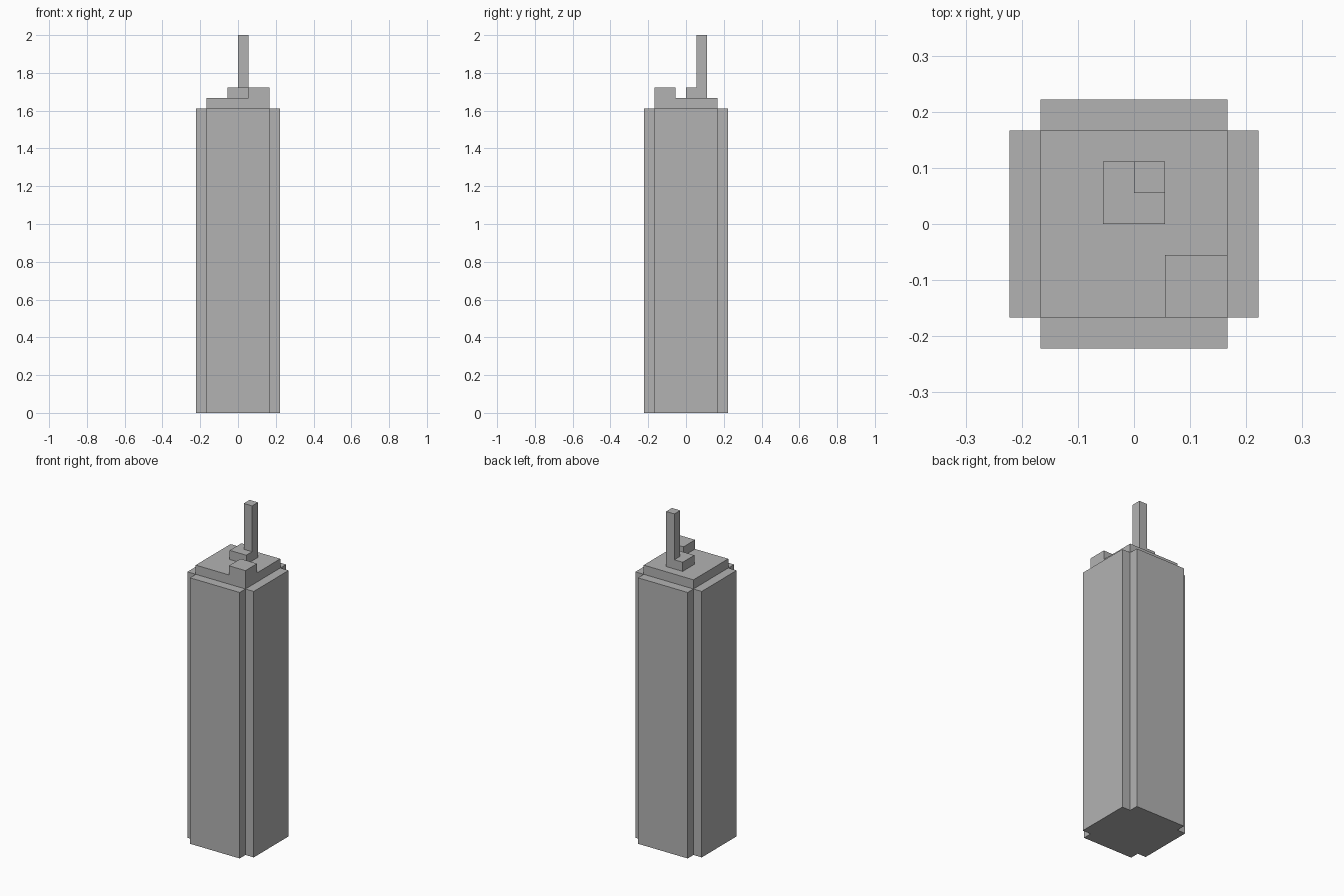
import bpy
import bmesh

cube = bpy.data.objects.get("Cube")
if cube:
    bpy.data.objects.remove(cube, do_unlink=True)

U = 1 / 18            # building module
LEDGE = 29 * U        # top of the side bays
ROOF = 30 * U         # main roof level

grey = bpy.data.materials.new("concrete_grey")
grey.use_nodes = True
colour = (0.45, 0.45, 0.45, 1)
grey.diffuse_color = colour
grey.node_tree.nodes["Principled BSDF"].inputs["Base Color"].default_value = colour


def prism(name, outline, z0, z1):
    """Extrude a counter-clockwise outline (in modules) from z0 to z1."""
    bm = bmesh.new()
    base = bm.faces.new([bm.verts.new((x * U, y * U, z0)) for x, y in outline])
    top = bmesh.ops.extrude_face_region(bm, geom=[base], use_keep_orig=True)["geom"]
    verts = [v for v in top if isinstance(v, bmesh.types.BMVert)]
    bmesh.ops.translate(bm, verts=verts, vec=(0, 0, z1 - z0))
    bmesh.ops.recalc_face_normals(bm, faces=bm.faces[:])
    mesh = bpy.data.meshes.new(name)
    bm.to_mesh(mesh)
    bm.free()
    mesh.materials.append(grey)
    obj = bpy.data.objects.new(name, mesh)
    bpy.context.collection.objects.link(obj)
    return obj


def box(name, x0, x1, y0, y1, z0, z1):
    return prism(name, [(x0, y0), (x1, y0), (x1, y1), (x0, y1)], z0, z1)


# Tower shaft: a square with a shallow bay on each side
quarter = [(4, -3), (4, 3), (3, 3)]
cross = []
for turn in range(4):
    cross += quarter
    quarter = [(-y, x) for x, y in quarter]
prism("tower_shaft", cross, 0, LEDGE)

# Roof slab and rooftop parts
box("roof_slab", -3, 3, -3, 3, LEDGE, ROOF)
box("corner_roof_block", 1, 3, -3, -1, ROOF, ROOF + U)
box("antenna_base", -1, 1, 0, 2, ROOF, ROOF + U)
box("antenna_mast", 0, 1, 1, 2, ROOF + U, 2)
